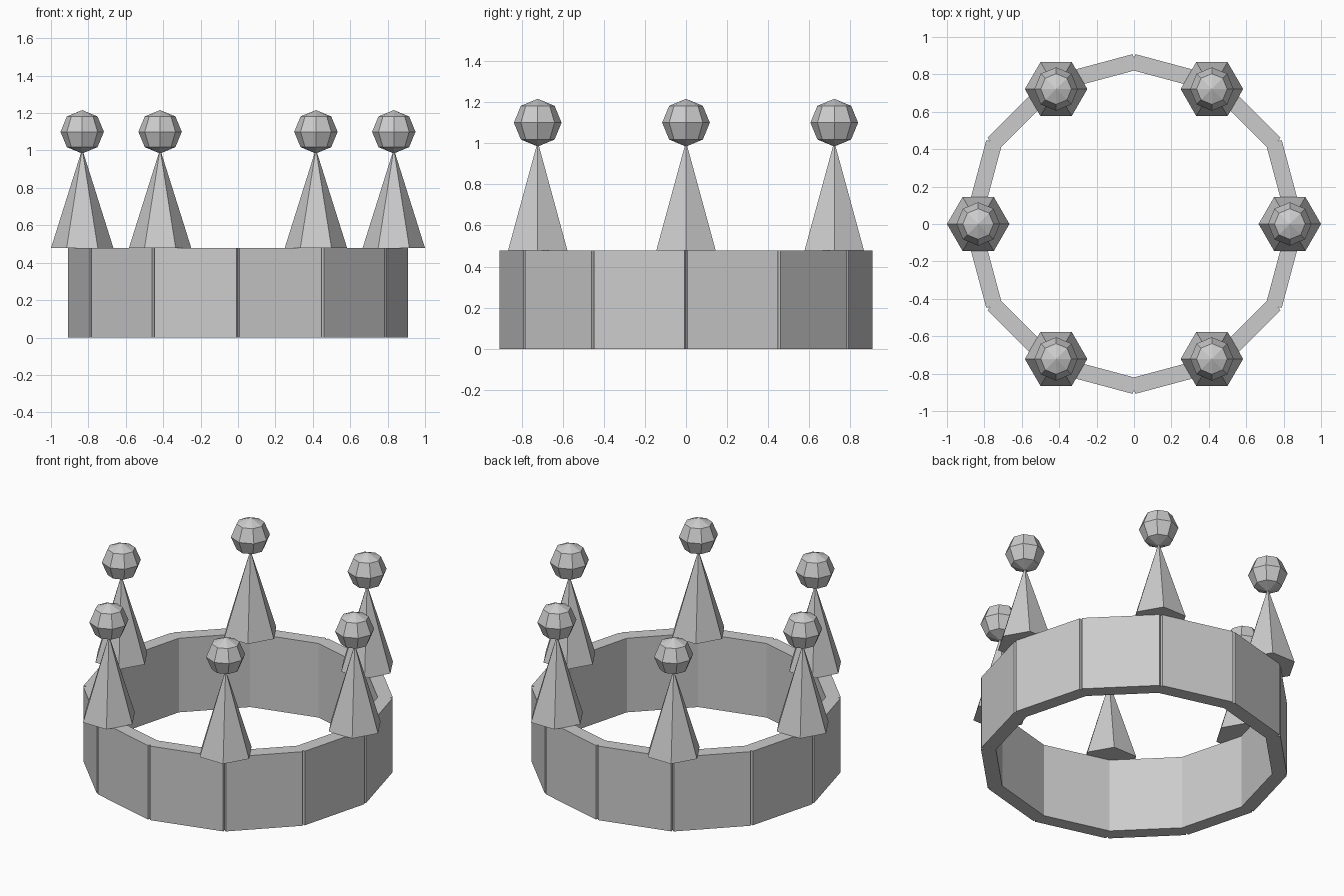
import bpy
import bmesh
from math import cos, sin, pi, radians
from mathutils import Matrix, Vector

cube = bpy.data.objects.get("Cube")
if cube:
    bpy.data.objects.remove(cube, do_unlink=True)

grey = bpy.data.materials.new("plain_grey")
grey.use_nodes = True
colour = (0.6, 0.6, 0.6, 1)
grey.diffuse_color = colour
grey.node_tree.nodes["Principled BSDF"].inputs["Base Color"].default_value = colour

SIDES = 12
POINTS = 6
OUTER, INNER = 0.91, 0.82
BAND_TOP = 0.478
NOTCH_HALF, NOTCH_DEPTH = 0.008, 0.02


def finish(name, bm, location=(0, 0, 0)):
    bmesh.ops.recalc_face_normals(bm, faces=bm.faces)
    mesh = bpy.data.meshes.new(name)
    bm.to_mesh(mesh)
    bm.free()
    mesh.materials.append(grey)
    obj = bpy.data.objects.new(name, mesh)
    obj.location = location
    bpy.context.collection.objects.link(obj)
    return obj


def polar(radius, angle):
    return Vector((radius * cos(angle), radius * sin(angle), 0))


def build_band():
    """Twelve-sided hoop with a narrow V groove at each outer corner."""
    bm = bmesh.new()
    corners = []
    for i in range(SIDES):
        a = 2 * pi * i / SIDES
        corner = polar(OUTER, a)
        before = (polar(OUTER, a - 2 * pi / SIDES) - corner).normalized()
        after = (polar(OUTER, a + 2 * pi / SIDES) - corner).normalized()
        corners.append([bm.verts.new(p) for p in (
            polar(INNER, a),
            corner + before * NOTCH_HALF,
            polar(OUTER - NOTCH_DEPTH, a),
            corner + after * NOTCH_HALF)])
    for i in range(SIDES):
        inner, left, groove, right = corners[i]
        inner2, left2, groove2, right2 = corners[(i + 1) % SIDES]
        bm.faces.new((inner, groove, right, left2, groove2, inner2))
    # Raise the flat outline into a closed band
    base = list(bm.faces)
    result = bmesh.ops.extrude_face_region(bm, geom=base, use_keep_orig=True)
    top = [g for g in result["geom"] if isinstance(g, bmesh.types.BMVert)]
    bmesh.ops.translate(bm, verts=top, vec=(0, 0, BAND_TOP))
    return finish("band", bm)


def build_spike(number, x, y):
    """Six-sided pyramid with a corner towards each side."""
    bm = bmesh.new()
    height = 0.53
    bmesh.ops.create_cone(bm, cap_ends=True, segments=6, radius1=0.167,
                          radius2=0, depth=height,
                          matrix=Matrix.Rotation(radians(30), 4, "Z"))
    # Turn so that the widest corners lie along x
    widest = max(v.co.x for v in bm.verts)
    if widest < 0.16:
        bmesh.ops.rotate(bm, verts=bm.verts,
                         matrix=Matrix.Rotation(radians(30), 3, "Z"))
    finish(f"spike_{number}", bm, (x, y, BAND_TOP + height / 2))


def build_ball(number, x, y):
    """Faceted ball on the spike tip."""
    bm = bmesh.new()
    bmesh.ops.create_uvsphere(bm, u_segments=8, v_segments=4, radius=0.116)
    finish(f"ball_{number}", bm, (x, y, 1.1))


build_band()
for n in range(POINTS):
    spot = polar(0.833, 2 * pi * n / POINTS)
    build_spike(n + 1, spot.x, spot.y)
    build_ball(n + 1, spot.x, spot.y)
